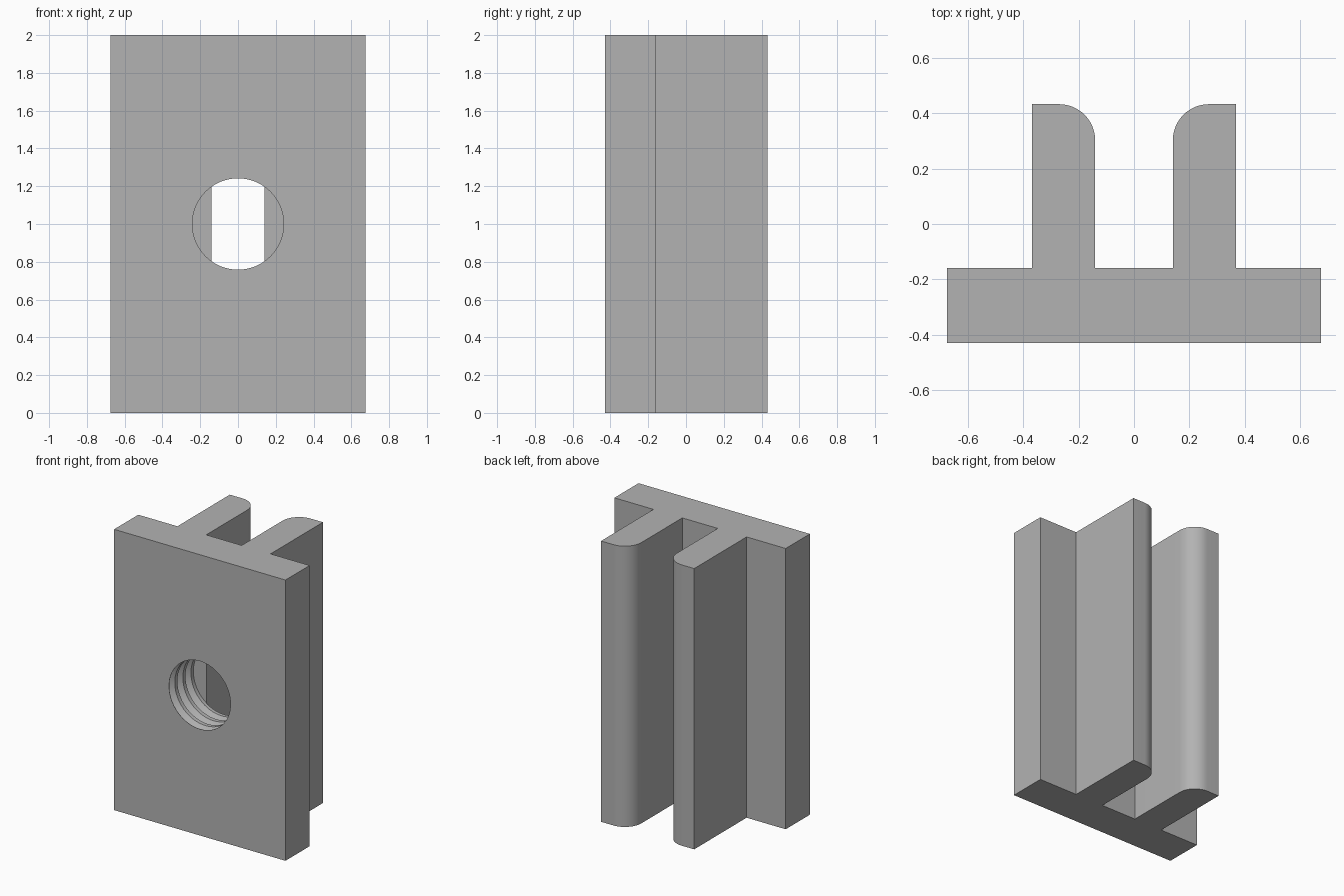
import bpy, bmesh, math

cube = bpy.data.objects.get("Cube")
if cube:
    bpy.data.objects.remove(cube, do_unlink=True)

HEIGHT, HALF_WIDTH = 2.0, 0.675
FRONT, PLATE_BACK, RIB_BACK = -0.43, -0.158, 0.432
RIB_IN, RIB_OUT, ROUND = 0.14, 0.367, 0.13
HOLE_R, GROOVE, THREADS = 0.242, 0.04, 3

grey = bpy.data.materials.new("plain grey")
grey.use_nodes = True
grey.diffuse_color = (0.45, 0.45, 0.45, 1)
grey.node_tree.nodes["Principled BSDF"].inputs["Base Color"].default_value = grey.diffuse_color


def add_object(name, bm):
    bmesh.ops.recalc_face_normals(bm, faces=bm.faces)
    mesh = bpy.data.meshes.new(name)
    bm.to_mesh(mesh)
    bm.free()
    mesh.materials.append(grey)
    obj = bpy.data.objects.new(name, mesh)
    bpy.context.collection.objects.link(obj)
    return obj


# Rail section: half outline from plate front to the slot, then mirrored
half = [(HALF_WIDTH, FRONT), (HALF_WIDTH, PLATE_BACK), (RIB_OUT, PLATE_BACK), (RIB_OUT, RIB_BACK)]
for i in range(13):
    a = math.pi / 2 * (1 + i / 12)
    half.append((RIB_IN + ROUND + ROUND * math.cos(a), RIB_BACK - ROUND + ROUND * math.sin(a)))
half.append((RIB_IN, PLATE_BACK))
outline = half + [(-x, y) for x, y in reversed(half)]

bm = bmesh.new()
base = bm.faces.new([bm.verts.new((x, y, 0)) for x, y in outline])
top = bmesh.ops.extrude_face_region(bm, geom=[base])
bmesh.ops.translate(bm, vec=(0, 0, HEIGHT),
                    verts=[v for v in top["geom"] if isinstance(v, bmesh.types.BMVert)])
rail = add_object("twin_rib_plate", bm)

# Threaded hole cutter: V grooves with flat crests, turned about the hole axis
end = PLATE_BACK + 0.001
pitch = (end - FRONT) / THREADS
profile = [(0, FRONT - 0.1), (HOLE_R, FRONT - 0.1)]
for i in range(THREADS):
    y = FRONT + i * pitch
    profile += [(HOLE_R, y + 0.002), (HOLE_R + GROOVE, y + 0.35 * pitch), (HOLE_R, y + 0.7 * pitch)]
profile += [(HOLE_R, end), (0, end)]

bm = bmesh.new()
verts = [bm.verts.new((r, y, HEIGHT / 2)) for r, y in profile]
edges = [bm.edges.new(pair) for pair in zip(verts, verts[1:])]
bmesh.ops.spin(bm, geom=verts + edges, cent=(0, 0, HEIGHT / 2), axis=(0, 1, 0),
               angle=2 * math.pi, steps=64, use_merge=True)
bmesh.ops.remove_doubles(bm, verts=bm.verts, dist=0.0001)
cutter = add_object("thread_cutter", bm)
cutter.hide_render = True

# Cut the hole through the plate
cut = rail.modifiers.new("threaded_hole", "BOOLEAN")
cut.operation = "DIFFERENCE"
cut.solver = "EXACT"
cut.object = cutter
bpy.ops.object.select_all(action="DESELECT")
rail.select_set(True)
bpy.context.view_layer.objects.active = rail
bpy.ops.object.modifier_apply(modifier=cut.name)
bpy.data.objects.remove(cutter, do_unlink=True)
bpy.ops.object.shade_smooth_by_angle(angle=math.radians(20))
